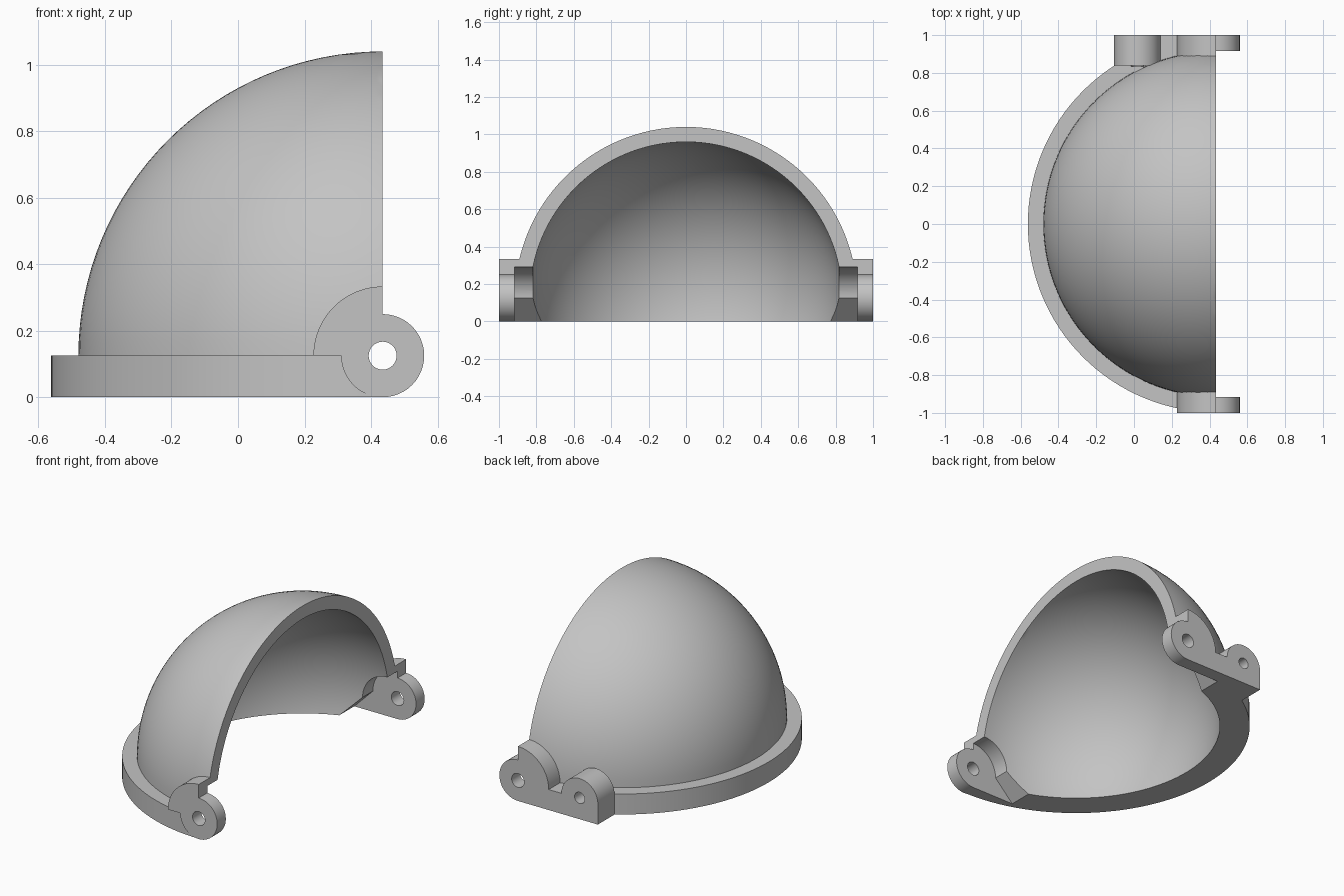
import bpy
import bmesh
from math import pi, sin, cos, radians

if "Cube" in bpy.data.objects:
    bpy.data.objects.remove(bpy.data.objects["Cube"], do_unlink=True)

CX, CZ = 0.435, 0.125          # hinge axis and dome centre
OUTER, INNER, RIM = 0.915, 0.835, 0.997

grey = bpy.data.materials.new("light grey")
grey.use_nodes = True
colour = (0.55, 0.55, 0.55, 1)
grey.diffuse_color = colour
grey.node_tree.nodes["Principled BSDF"].inputs["Base Color"].default_value = colour


def finish(name, bm):
    bmesh.ops.recalc_face_normals(bm, faces=bm.faces)
    mesh = bpy.data.meshes.new(name)
    bm.to_mesh(mesh)
    bm.free()
    obj = bpy.data.objects.new(name, mesh)
    bpy.context.collection.objects.link(obj)
    mesh.materials.append(grey)
    return obj


def sphere(name, radius):
    bm = bmesh.new()
    bmesh.ops.create_uvsphere(bm, u_segments=128, v_segments=64, radius=radius)
    bmesh.ops.translate(bm, verts=bm.verts, vec=(CX, 0, CZ))
    return finish(name, bm)


def prism(name, profile, y0, y1):
    """Extrude an x-z outline along y."""
    bm = bmesh.new()
    face = bm.faces.new([bm.verts.new((x, y0, z)) for x, z in profile])
    out = bmesh.ops.extrude_face_region(bm, geom=[face])
    moved = [v for v in out["geom"] if isinstance(v, bmesh.types.BMVert)]
    bmesh.ops.translate(bm, verts=moved, vec=(0, y1 - y0, 0))
    return finish(name, bm)


def arc(x, z, r, start=0, end=360, steps=48):
    n = steps if end - start == 360 else steps + 1
    angles = [radians(start + (end - start) * i / steps) for i in range(n)]
    return [(x + r * cos(a), z + r * sin(a)) for a in angles]


def box(x0, x1, z0, z1):
    return [(x0, z0), (x1, z0), (x1, z1), (x0, z1)]


def combine(body, other, operation):
    """Apply a boolean and remove the helper."""
    other.hide_render = True
    mod = body.modifiers.new("bool", 'BOOLEAN')
    mod.operation, mod.solver, mod.object = operation, 'EXACT', other
    bpy.context.view_layer.objects.active = body
    bpy.ops.object.modifier_apply(modifier=mod.name)
    bpy.data.objects.remove(other, do_unlink=True)


# Outer dome with its base rim
body = sphere("dome_shell", OUTER)
bm = bmesh.new()
bmesh.ops.create_cone(bm, cap_ends=True, segments=128, radius1=RIM, radius2=RIM, depth=CZ + 0.1)
bmesh.ops.translate(bm, verts=bm.verts, vec=(CX, 0, (CZ - 0.1) / 2))
combine(body, finish("base_rim", bm), 'UNION')

# Latch plate and round latch boss on the back
LATCH = 0.018
combine(body, prism("latch_plate", box(LATCH - 0.123, CX + 0.1, -0.1, CZ), 0.84, 1), 'UNION')
combine(body, prism("latch_boss", arc(LATCH, CZ, 0.123, 0, 180) +
                    [(LATCH - 0.123, 0.06), (LATCH + 0.123, 0.06)], 0.84, 1), 'UNION')

# Quarter-round hinge bosses
for s in (-1, 1):
    outline = arc(CX, CZ, 0.208, 90, 180, 32) + [(CX, CZ)]
    combine(body, prism("hinge_boss", outline, s * 0.875, s), 'UNION')

# Trim the open side and the base
combine(body, prism("open_side_cut", box(CX, CX + 2, -2, 2), -2, 2), 'DIFFERENCE')
combine(body, prism("base_cut", box(-2, 2, -2, 0), -2, 2), 'DIFFERENCE')

# Round hinge tabs
for s in (-1, 1):
    combine(body, prism("hinge_tab", arc(CX, CZ, CZ), s * 0.88, s), 'UNION')

# Hollow interior
combine(body, sphere("hollow", INNER), 'DIFFERENCE')

# Inner hinge clearance with a sloped lower edge, and pivot holes
R = 0.167
for s in (-1, 1):
    outline = arc(CX, CZ, R, 0, 180, 40) + [(CX - R - 0.225, -0.1), (CX + R, -0.1)]
    combine(body, prism("hinge_recess", outline, s * 0.6, s * 0.917), 'DIFFERENCE')
    combine(body, prism("pivot_hole", arc(CX, CZ, 0.042), s * 0.7, s * 1.2), 'DIFFERENCE')
combine(body, prism("latch_hole", arc(LATCH, CZ + 0.005, 0.034), 0.835, 1.2), 'DIFFERENCE')

# Smooth curved faces, keep edges sharp
bpy.ops.object.select_all(action='DESELECT')
body.select_set(True)
bpy.context.view_layer.objects.active = body
bpy.ops.object.shade_smooth_by_angle(angle=radians(25))
